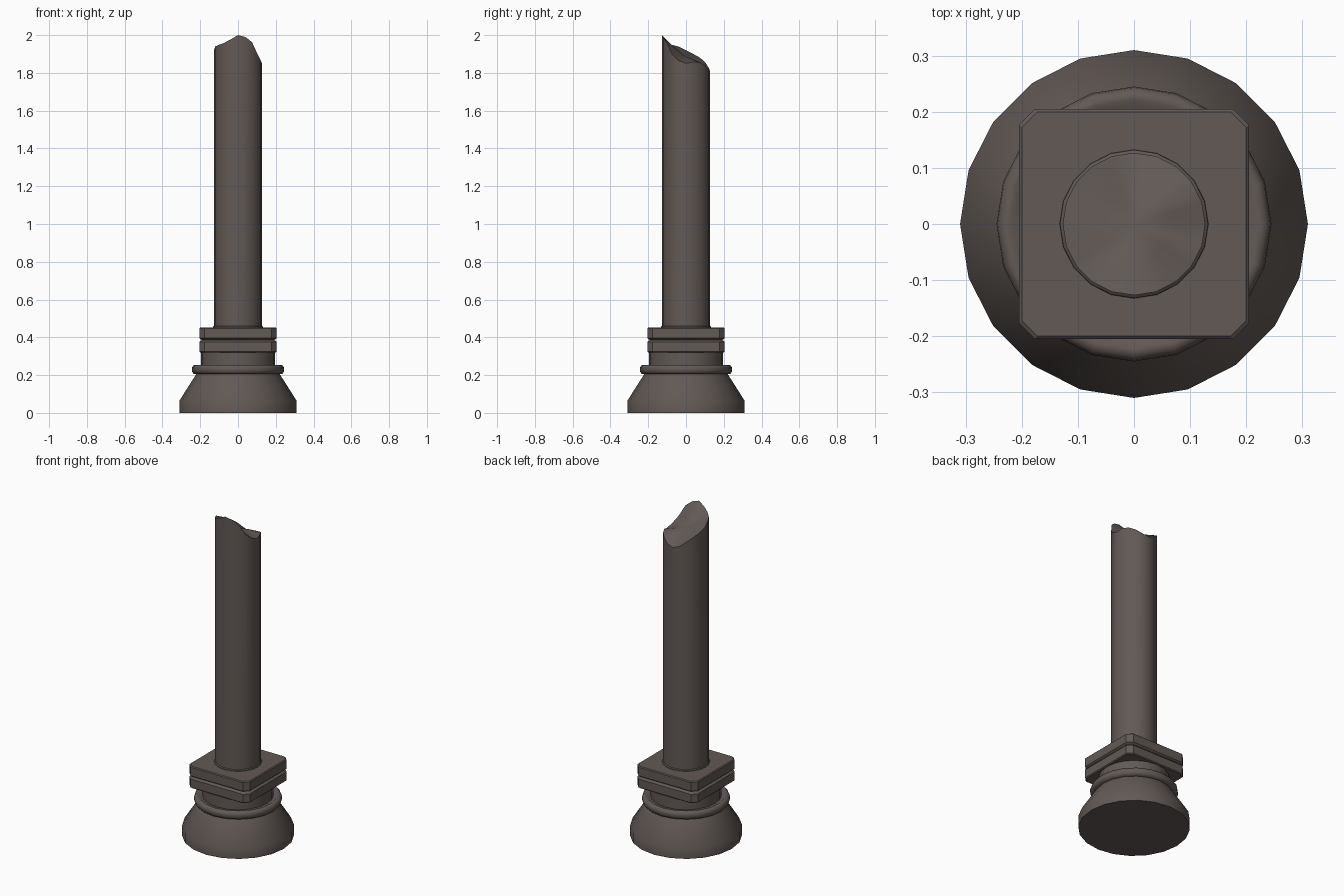
import bpy, bmesh, math

if "Cube" in bpy.data.objects:
    bpy.data.objects.remove(bpy.data.objects["Cube"])

SIDES = 20
stone = bpy.data.materials.new("dark brown stone")
stone.diffuse_color = (0.122, 0.100, 0.090, 1)
stone.use_nodes = True
stone.node_tree.nodes["Principled BSDF"].inputs["Base Color"].default_value = stone.diffuse_color


def loft(name, rings, centre_top=None, angle=35):
    """Skin a stack of closed rings; cap the ends (top as a fan if a centre is given)."""
    bm = bmesh.new()
    loops = [[bm.verts.new(p) for p in r] for r in rings]
    n = len(loops[0])
    for a, b in zip(loops, loops[1:]):
        for i in range(n):
            j = (i + 1) % n
            bm.faces.new((a[i], a[j], b[j], b[i]))
    bm.faces.new(loops[0][::-1])
    if centre_top:
        c = bm.verts.new(centre_top)
        for i in range(n):
            bm.faces.new((loops[-1][i], loops[-1][(i + 1) % n], c))
    else:
        bm.faces.new(loops[-1])
    bmesh.ops.recalc_face_normals(bm, faces=bm.faces[:])
    me = bpy.data.meshes.new(name)
    bm.to_mesh(me)
    bm.free()
    me.materials.append(stone)
    ob = bpy.data.objects.new(name, me)
    bpy.context.collection.objects.link(ob)
    bpy.ops.object.select_all(action='DESELECT')
    ob.select_set(True)
    bpy.context.view_layer.objects.active = ob
    bpy.ops.object.shade_smooth_by_angle(angle=math.radians(angle))
    return ob


def circle(r, z):
    return [(r * math.cos(math.tau * i / SIDES), r * math.sin(math.tau * i / SIDES), z)
            for i in range(SIDES)]


def square(h, z, c=0.028):
    k = h - c
    return [(h, -k, z), (h, k, z), (k, h, z), (-k, h, z),
            (-h, k, z), (-h, -k, z), (-k, -h, z), (k, -h, z)]


# flared foot, rounded ring and neck
loft("flared_base", [circle(r, z) for r, z in (
    (0.31, 0), (0.31, 0.065), (0.22, 0.207))])
loft("base_ring", [circle(r, z) for r, z in (
    (0.215, 0.205), (0.235, 0.207), (0.243, 0.218), (0.245, 0.23),
    (0.243, 0.242), (0.235, 0.252), (0.222, 0.254), (0.213, 0.248))], angle=50)
loft("neck", [circle(0.197, 0.2), circle(0.197, 0.33)])

# square block with chamfered corners and a groove round the middle
loft("square_block", [square(h, z) for h, z in (
    (0.200, 0.320), (0.205, 0.325), (0.205, 0.376), (0.200, 0.381), (0.190, 0.386),
    (0.200, 0.391), (0.205, 0.396), (0.205, 0.448), (0.200, 0.453))], angle=25)

# small fillet at the foot of the shaft
loft("shaft_collar", [circle(0.133, 0.45), circle(0.132, 0.457), circle(0.125, 0.463)])

# shaft with a broken, slanting top
rim = [1.85, 1.858, 1.855, 1.84, 1.82, 1.81, 1.825, 1.855, 1.88, 1.90,
       1.92, 1.94, 1.948, 1.958, 1.977, 2.0, 1.99, 1.962, 1.90, 1.865]
top = [(x, y, rim[i]) for i, (x, y, _) in enumerate(circle(0.127, 0))]
inner = [(x * 0.5, y * 0.5, 1.885 + (z - 1.885) * 0.45) for x, y, z in top]
loft("broken_shaft", [circle(0.127, 0.44), top, inner], centre_top=(0, 0, 1.885))
